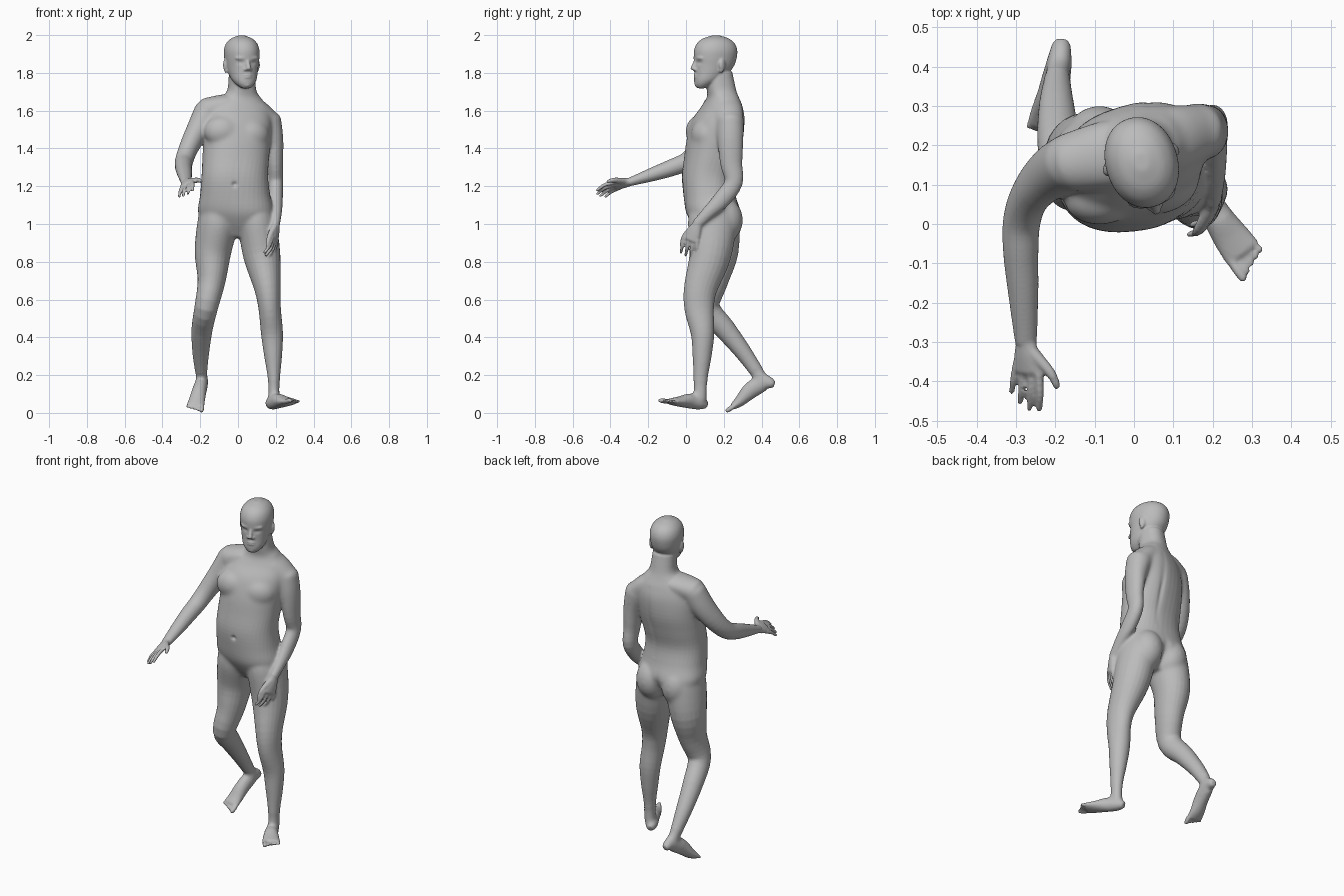
import bpy
import bmesh
import math
from mathutils import Vector, Matrix

cube = bpy.data.objects.get("Cube")
if cube:
    bpy.data.objects.remove(cube)

bm = bmesh.new()
UP = Vector((0, 0, 1))


def catmull(a, b, c, d, t):
    return 0.5 * (2 * b + (c - a) * t + (2 * a - 5 * b + 4 * c - d) * t * t
                  + (3 * b - a - 3 * c + d) * t ** 3)


def refine(rings, steps):
    """Smooth a list of rings with a spline."""
    out, last = [], len(rings) - 1
    for i in range(last):
        four = [rings[max(0, min(last, i + k))] for k in (-1, 0, 1, 2)]
        for s in range(steps):
            out.append([catmull(*v, s / steps) for v in zip(*four)])
    return out + [list(rings[-1])]


def sweep(rings, side=(1, 0, 0), flat=False, cap=0.55, power=2.0, sides=24):
    """Closed tube through rings of (x, y, z, side radius, other radius, yaw)."""
    rings = refine([tuple(r) + (0,) * (6 - len(r)) for r in rings], 4)
    pts = [Vector(r[:3]) for r in rings]
    frames = []
    for i, r in enumerate(rings):
        tan = UP if flat else (pts[min(i + 1, len(pts) - 1)] - pts[max(i - 1, 0)]).normalized()
        a = Matrix.Rotation(math.radians(r[5]), 3, 'Z') @ Vector(side)
        a = (a - tan * a.dot(tan)).normalized()
        frames.append((pts[i], a, tan.cross(a), r[3], r[4], tan))

    def rounded(f, sign):
        p, a, b, ra, rb, tan = f
        return (p + tan * sign * cap * min(ra, rb), a, b, ra * 0.6, rb * 0.6, tan)

    frames = [rounded(frames[0], -1)] + frames + [rounded(frames[-1], 1)]
    loops = []
    for p, a, b, ra, rb, tan in frames:
        loop = []
        for k in range(sides):
            c, s = math.cos(math.tau * k / sides), math.sin(math.tau * k / sides)
            c = math.copysign(abs(c) ** (2 / power), c)
            s = math.copysign(abs(s) ** (2 / power), s)
            loop.append(bm.verts.new(p + a * ra * c + b * rb * s))
        loops.append(loop)
    for lo, hi in zip(loops, loops[1:]):
        for k in range(sides):
            n = (k + 1) % sides
            bm.faces.new((lo[k], lo[n], hi[n], hi[k]))
    bm.faces.new(loops[0][::-1])
    bm.faces.new(loops[-1])


def blob(center, radii, yaw=0):
    m = (Matrix.Translation(center) @ Matrix.Rotation(math.radians(yaw), 4, 'Z')
         @ Matrix.Diagonal((*radii, 1)))
    bmesh.ops.create_uvsphere(bm, u_segments=20, v_segments=12, radius=1, matrix=m)


# Torso and neck, twisting from the hips up to the shoulders
sweep([(0, .15, .99, .17, .11, -8), (-.01, .145, 1.06, .202, .142, -6),
       (-.015, .125, 1.15, .186, .138, 0), (-.017, .115, 1.25, .176, .135, 6),
       (-.012, .133, 1.35, .176, .14, 10), (-.005, .153, 1.45, .178, .144, 14),
       (0, .172, 1.55, .18, .13, 18), (.005, .19, 1.62, .155, .1, 18),
       (.015, .195, 1.67, .105, .08, 18), (.02, .188, 1.71, .075, .076, 18),
       (.02, .175, 1.8, .066, .07, 18)], flat=True, power=2.3, sides=40)
# Shoulder girdle
sweep([(.02, .19, 1.64, .08, .05), (-.08, .175, 1.63, .085, .056),
       (-.17, .155, 1.6, .075, .068)], (0, 1, 0))
sweep([(.02, .19, 1.64, .08, .05), (.1, .215, 1.605, .085, .058),
       (.165, .235, 1.54, .072, .06)], (0, 1, 0))
# Chest and buttocks
blob((-.08, .07, 1.49), (.1, .072, .085), 8)
blob((.075, .1, 1.47), (.095, .072, .085), 22)
for x in (-.088, .08):
    blob((x, .198, 1.02), (.095, .104, .12))

# Arms
sweep([(-.158, .16, 1.6, .074, .074), (-.212, .13, 1.5, .062, .07),
       (-.262, .075, 1.4, .051, .057), (-.285, .01, 1.335, .048, .049),
       (-.288, -.07, 1.3, .045, .045), (-.282, -.17, 1.265, .039, .037),
       (-.275, -.3, 1.222, .028, .022)])
sweep([(.157, .235, 1.55, .073, .073), (.185, .235, 1.45, .056, .07),
       (.196, .24, 1.32, .042, .058), (.2, .252, 1.22, .038, .048),
       (.2, .19, 1.13, .037, .046), (.2, .12, 1.06, .032, .036),
       (.2, .06, 1, .022, .028)])


def hand(wrist, knuckles, side, along, curl, thumb_tip):
    """Palm, four curled fingers and a thumb; side points to the thumb."""
    wrist, knuckles, thumb_tip = Vector(wrist), Vector(knuckles), Vector(thumb_tip)
    side, along, curl = (Vector(v).normalized() for v in (side, along, curl))
    mid = wrist.lerp(knuckles, .5)
    sweep([(*wrist, .027, .021), (*mid, .037, .02), (*knuckles, .043, .016)], side)
    for k, size in enumerate((.92, 1, .95, .78)):
        fan = side * (1.5 - k)
        base = knuckles + fan * .023 - along * .01
        joint = base + (along + curl * .2 + fan * .1) * .057 * size
        tip = joint + (along + curl * .7 + fan * .04) * .037 * size
        sweep([(*base, .011, .012), (*joint, .0095, .0105), (*tip, .0075, .008)],
              side, sides=10)
    root = wrist.lerp(knuckles, .25) + side * .018
    bend = root.lerp(thumb_tip, .55) + side * .015
    sweep([(*root, .018, .017), (*bend, .014, .013), (*thumb_tip, .009, .009)],
          curl, sides=10)


hand((-.275, -.3, 1.222), (-.27, -.375, 1.205), (.8, -.35, .45),
     (-.05, -1, -.2), (-.1, -.2, -1), (-.195, -.415, 1.225))
hand((.2, .06, 1), (.192, .028, .915), (-.35, -.9, .25),
     (-.05, -.2, -1), (-1, 0, -.1), (.155, -.024, .885))

# Legs
sweep([(.085, .14, 1.08, .095, .12), (.1, .14, 1, .103, .13),
       (.127, .127, .83, .098, .11), (.156, .077, .66, .07, .088),
       (.168, .07, .55, .059, .078), (.18, .088, .42, .058, .062),
       (.186, .085, .3, .047, .05), (.19, .077, .18, .032, .037),
       (.19, .075, .07, .031, .036)])
sweep([(-.095, .15, 1.08, .1, .12), (-.108, .155, 1, .108, .13),
       (-.133, .165, .85, .097, .112), (-.14, .135, .7, .074, .088),
       (-.168, .11, .56, .062, .07), (-.19, .205, .445, .056, .057),
       (-.197, .3, .325, .045, .045), (-.195, .37, .225, .033, .037),
       (-.19, .405, .17, .031, .037)])


def foot(rings, toe_tip, side, spread):
    """Foot from heel to ball, then five toes; side points to the big toe."""
    side = Vector(side).normalized()
    sweep(rings, side)
    ball, tip = Vector(rings[-1][:3]), Vector(toe_tip)
    for k in range(5):
        off = side * spread * (1 - k / 2)
        r = .0135 if k == 0 else .009
        root = ball + off * .85
        end = tip + off + (ball - tip) * .17 * k
        sweep([(*root, r, r), (*root.lerp(end, .6), r, r), (*end, r * .8, r * .8)],
              side, sides=10)


foot([(.17, .098, .045, .026, .027), (.182, .072, .055, .035, .038),
      (.21, .022, .063, .038, .04), (.246, -.032, .06, .046, .028),
      (.277, -.074, .06, .05, .018)], (.314, -.118, .066), (-.85, -.52, 0), .041)
foot([(-.185, .455, .155, .025, .026), (-.19, .41, .162, .034, .046),
      (-.205, .338, .115, .038, .043), (-.218, .288, .065, .043, .03),
      (-.225, .253, .037, .047, .019)], (-.234, .22, .014), (1, -.1, -.1), .041)

# Head, turned to the left
TURN = 17
turn = Matrix.Rotation(math.radians(TURN), 3, 'Z')


def on_head(side, forward, z):
    return Vector((.02, .155, z)) + turn @ Vector((side, -forward, 0))


skull = [(1.722, .076, .028, .026), (1.74, .062, .048, .05), (1.765, .042, .065, .072),
         (1.8, .02, .076, .092), (1.84, .005, .084, .107), (1.88, 0, .09, .115),
         (1.92, -.002, .091, .116), (1.955, -.003, .08, .102), (1.98, -.003, .057, .073),
         (1.993, -.003, .03, .038)]
sweep([(*on_head(0, f, z), rx, ry, TURN) for z, f, rx, ry in skull],
      flat=True, cap=.15, power=2.1, sides=36)
# Nose, lips, chin, brow and ears
sweep([(*on_head(0, .106, 1.868), .009, .01), (*on_head(0, .118, 1.84), .011, .012),
       (*on_head(0, .125, 1.822), .014, .013)], turn @ Vector((1, 0, 0)), sides=12)
for z in (1.777, 1.788):
    blob(on_head(0, .107, z), (.024, .012, .006), TURN)
blob(on_head(0, .099, 1.737), (.022, .014, .013), TURN)
for s in (-1, 1):
    blob(on_head(s * .014, .113, 1.818), (.009, .01, .008), TURN)
    blob(on_head(s * .035, .099, 1.878), (.03, .012, .01), TURN + s * 18)
    blob(on_head(s * .034, .09, 1.852), (.015, .013, .009), TURN + s * 18)
    blob(on_head(s * .088, -.012, 1.842), (.011, .02, .034), TURN + s * 25)
    blob(on_head(s * .086, -.008, 1.815), (.009, .012, .016), TURN)

# Fuse the parts into one continuous skin
bmesh.ops.recalc_face_normals(bm, faces=bm.faces)
draft_mesh = bpy.data.meshes.new("draft")
bm.to_mesh(draft_mesh)
bm.free()
draft = bpy.data.objects.new("draft", draft_mesh)
bpy.context.collection.objects.link(draft)
remesh = draft.modifiers.new("fuse", 'REMESH')
remesh.mode = 'VOXEL'
remesh.voxel_size = .006
soften = draft.modifiers.new("soften", 'SMOOTH')
soften.factor = .5
soften.iterations = 2
graph = bpy.context.evaluated_depsgraph_get()
mesh = bpy.data.meshes.new_from_object(draft.evaluated_get(graph))
bpy.data.objects.remove(draft)
mesh.name = "body"
body = bpy.data.objects.new("body", mesh)
bpy.context.collection.objects.link(body)

# Sculpted hollows (centre, reach, push) and joints to blend (centre, reach)
dents = [((-.018, -.018, 1.21), (.012, .04, .012), (0, .012, 0)),
         ((.04, .3, 1.4), (.014, .08, .16), (0, -.008, 0)),
         ((0, .3, .98), (.016, .1, .07), (0, -.03, 0))]
for s in (-1, 1):
    dents.append((on_head(s * .034, .1, 1.855), (.02, .03, .011), turn @ Vector((0, .006, 0))))
dents = [tuple(Vector(v) for v in dent) for dent in dents]
joints = [(Vector(c), r) for c, r in (
    ((-.17, .15, 1.57), .17), ((.16, .23, 1.52), .17), ((-.08, .15, 1), .2),
    ((.07, .16, 1), .18), ((.02, .19, 1.67), .1), ((-.07, .05, 1.47), .15),
    ((.07, .08, 1.47), .15), ((.19, .07, .11), .07), ((-.19, .4, .18), .07))]
group = body.vertex_groups.new(name="joints")
for v in mesh.vertices:
    for center, reach, push in dents:
        off = v.co - center
        if off.length < .5 * (reach.x + reach.y + reach.z) + .1:
            d = sum((o / r) ** 2 for o, r in zip(off, reach))
            v.co += push * math.exp(-d)
    weight = max(min(1, 3 * (1 - (v.co - c).length / r)) for c, r in joints)
    if weight > 0:
        group.add([v.index], weight, 'REPLACE')
blend = body.modifiers.new("blend joints", 'SMOOTH')
blend.vertex_group = "joints"
blend.factor = .5
blend.iterations = 50

# Skin colour and shading
skin = bpy.data.materials.new("plain grey")
skin.use_nodes = True
grey = (.5, .5, .5, 1)
skin.diffuse_color = grey
skin.node_tree.nodes["Principled BSDF"].inputs["Base Color"].default_value = grey
mesh.materials.clear()
mesh.materials.append(skin)
bpy.context.view_layer.objects.active = body
body.select_set(True)
bpy.ops.object.shade_smooth_by_angle(angle=math.radians(50))
